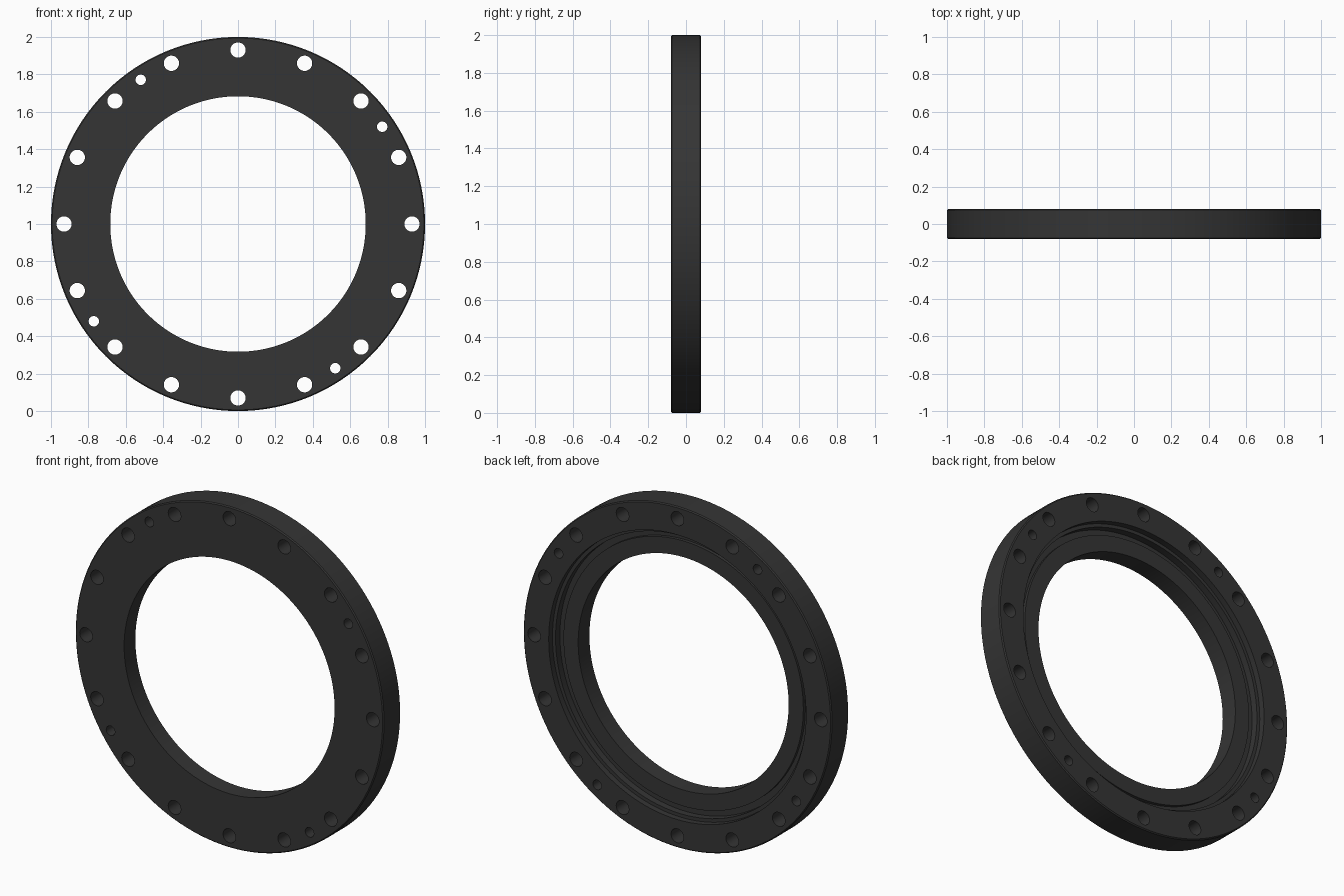
import bpy, bmesh, math

if "Cube" in bpy.data.objects:
    bpy.data.objects.remove(bpy.data.objects["Cube"])

SEG = 128
HALF = 0.08

metal = bpy.data.materials.new("dark_metal")
metal.diffuse_color = (0.035, 0.035, 0.035, 1)
metal.use_nodes = True
metal.node_tree.nodes["Principled BSDF"].inputs["Base Color"].default_value = metal.diffuse_color


def finish(bm, name):
    bmesh.ops.recalc_face_normals(bm, faces=bm.faces)
    mesh = bpy.data.meshes.new(name)
    bm.to_mesh(mesh)
    bm.free()
    obj = bpy.data.objects.new(name, mesh)
    bpy.context.collection.objects.link(obj)
    mesh.materials.append(metal)
    return obj


# Flange ring: (radius, y) section with a stepped recess and seal groove at the back
section = [(0.683, -HALF), (0.994, -HALF), (1.0, -HALF + 0.006),
           (1.0, HALF - 0.006), (0.994, HALF), (0.835, HALF),
           (0.835, 0.045), (0.815, 0.045), (0.815, 0.005),
           (0.778, 0.005), (0.778, 0.024), (0.683, 0.024)]
bm = bmesh.new()
rings = []
for i in range(SEG):
    a = math.tau * i / SEG
    rings.append([bm.verts.new((r * math.cos(a), y, 1 + r * math.sin(a)))
                  for r, y in section])
n = len(section)
for i in range(SEG):
    p, q = rings[i], rings[(i + 1) % SEG]
    for j in range(n):
        k = (j + 1) % n
        bm.faces.new((p[j], p[k], q[k], q[j]))
ring = finish(bm, "flange_ring")

# Bolt holes and smaller dowel holes, all on one pitch circle
holes = [(22.5 * i, 0.041) for i in range(16)] + [(34 + 90 * i, 0.028) for i in range(4)]
bm = bmesh.new()
for deg, radius in holes:
    a = math.radians(deg)
    loops = []
    for y in (-0.2, 0.2):
        loops.append([bm.verts.new((0.93 * math.cos(a) + radius * math.cos(math.tau * s / 32), y,
                                    1 + 0.93 * math.sin(a) + radius * math.sin(math.tau * s / 32)))
                      for s in range(32)])
    for s in range(32):
        t = (s + 1) % 32
        bm.faces.new((loops[0][s], loops[0][t], loops[1][t], loops[1][s]))
    bm.faces.new(loops[0])
    bm.faces.new(loops[1])
cutter = finish(bm, "hole_cutter")

# Drill the holes, then drop the cutter
mod = ring.modifiers.new("holes", 'BOOLEAN')
mod.operation = 'DIFFERENCE'
mod.solver = 'EXACT'
mod.object = cutter
bpy.context.view_layer.objects.active = ring
ring.select_set(True)
bpy.ops.object.modifier_apply(modifier=mod.name)
bpy.data.objects.remove(cutter)
bpy.ops.object.shade_smooth_by_angle(angle=math.radians(30))
